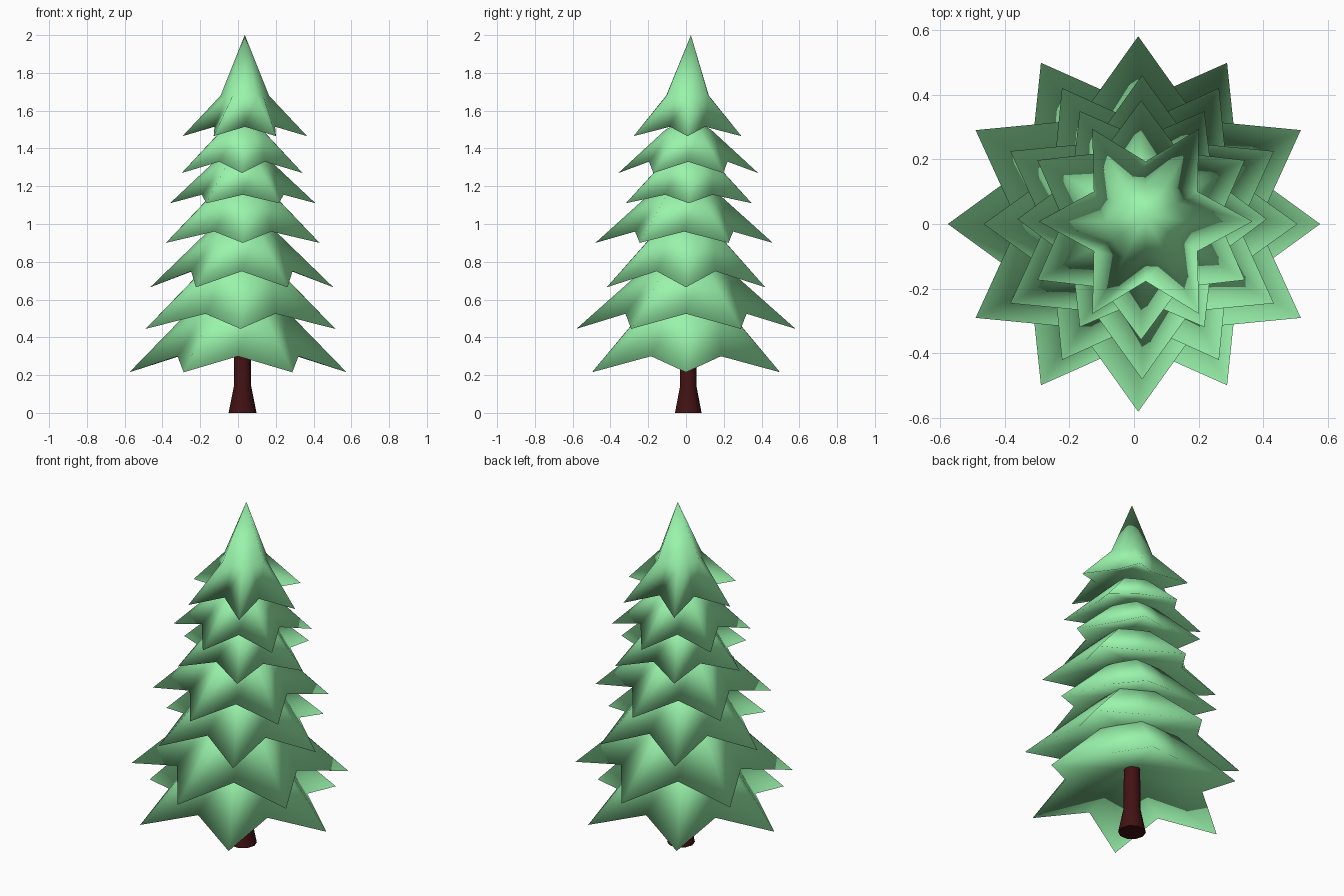
import bpy, bmesh
from math import cos, sin, pi

if "Cube" in bpy.data.objects:
    bpy.data.objects.remove(bpy.data.objects["Cube"])


def material(name, color):
    m = bpy.data.materials.new(name)
    m.diffuse_color = (*color, 1)
    m.use_nodes = True
    m.node_tree.nodes["Principled BSDF"].inputs["Base Color"].default_value = m.diffuse_color
    return m


def finish(bm, name, mat):
    bmesh.ops.recalc_face_normals(bm, faces=bm.faces)
    for f in bm.faces:
        f.smooth = True
    me = bpy.data.meshes.new(name)
    bm.to_mesh(me)
    bm.free()
    me.materials.append(mat)
    ob = bpy.data.objects.new(name, me)
    bpy.context.collection.objects.link(ob)
    return ob


green = material("needles", (0.32, 0.90, 0.41))
brown = material("bark", (0.055, 0.006, 0.007))


def tier(name, cx, cy, turn, tip, valley, ring, peak):
    """Six-pointed drooping skirt, smooth all over; tip, valley, ring are (radius, z)."""
    bm = bmesh.new()
    rim, neck = [], []
    for i in range(12):
        a = turn + i * pi / 6
        r, z = valley if i % 2 else tip
        rim.append(bm.verts.new((cx + r * cos(a), cy + r * sin(a), z)))
        r = ring[0] * (0.88 if i % 2 else 1.0)
        neck.append(bm.verts.new((cx + r * cos(a), cy + r * sin(a), ring[1])))
    top = bm.verts.new((cx, cy + peak[0], peak[1]))
    hollow = bm.verts.new((cx, cy, valley[1] + 0.10))
    for i in range(12):
        j = (i + 1) % 12
        bm.faces.new((rim[i], rim[j], neck[j], neck[i]))
        bm.faces.new((neck[i], neck[j], top))
        bm.faces.new((rim[j], rim[i], hollow))
    finish(bm, name, green)


# Foliage tiers, bottom to top: centre, tip, valley, neck ring, peak (y shift, z)
tiers = [
    (0.00, 0.00, (0.575, 0.215), (0.37, 0.30), (0.20, 0.60), (0, 0.66)),
    (0.013, 0.00, (0.58, 0.445), (0.37, 0.525), (0.18, 0.80), (0, 0.86)),
    (0.02, 0.00, (0.485, 0.665), (0.31, 0.75), (0.16, 0.98), (0, 1.04)),
    (0.025, -0.01, (0.47, 0.90), (0.30, 0.96), (0.17, 1.17), (0, 1.23)),
    (0.025, 0.015, (0.385, 1.11), (0.25, 1.155), (0.14, 1.34), (0, 1.40)),
    (0.022, 0.012, (0.37, 1.27), (0.24, 1.33), (0.12, 1.50), (0, 1.56)),
    (0.036, 0.008, (0.33, 1.465), (0.185, 1.515), (0.128, 1.68), (0.018, 2.00)),
]
for n, (cx, cy, tip, valley, ring, peak) in enumerate(tiers):
    tier(f"foliage_tier_{n + 1}", cx, cy, (n % 2) * pi / 6, tip, valley, ring, peak)

# Trunk with a flared foot and crisp ends
bm = bmesh.new()
rings = [[bm.verts.new((0.024 + r * cos(i * pi / 5), 0.012 + r * sin(i * pi / 5), z))
          for i in range(10)]
         for r, z in ((0.074, 0), (0.046, 0.14), (0.043, 0.42))]
for low, high in zip(rings, rings[1:]):
    for i in range(10):
        j = (i + 1) % 10
        bm.faces.new((low[i], low[j], high[j], high[i]))
for cap in (rings[0], rings[-1]):
    for e in bm.faces.new(cap).edges:
        e.smooth = False
finish(bm, "trunk", brown)
